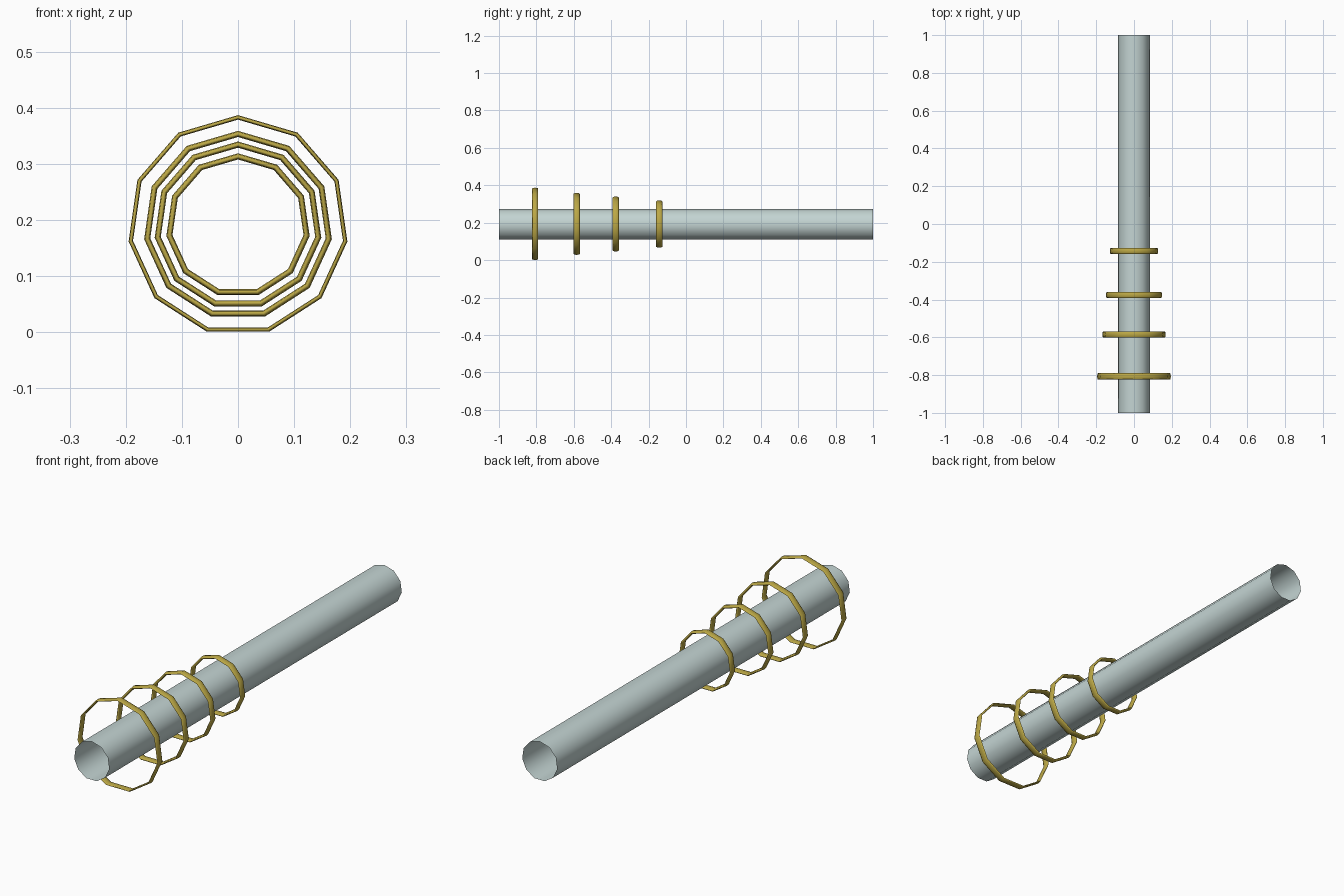
import bpy, bmesh, math

if "Cube" in bpy.data.objects:
    bpy.data.objects.remove(bpy.data.objects["Cube"])

CZ = 0.19     # common axis height
SIDES = 11    # vertex at top, flat at the bottom


def material(name, color):
    m = bpy.data.materials.new(name)
    m.diffuse_color = color
    m.use_nodes = True
    m.node_tree.nodes["Principled BSDF"].inputs["Base Color"].default_value = m.diffuse_color
    return m


def lathe_y(name, profile, closed, mat):
    """Spin a (radius, y) profile around the lengthwise axis."""
    bm = bmesh.new()
    rows = []
    for i in range(SIDES):
        a = 2 * math.pi * i / SIDES
        rows.append([bm.verts.new((r * math.sin(a), y, CZ + r * math.cos(a)))
                     for r, y in profile])
    n = len(profile)
    for i in range(SIDES):
        p, q = rows[i], rows[(i + 1) % SIDES]
        for j in range(n if closed else n - 1):
            k = (j + 1) % n
            bm.faces.new((p[j], p[k], q[k], q[j])).smooth = True
    bmesh.ops.recalc_face_normals(bm, faces=bm.faces)
    me = bpy.data.meshes.new(name)
    bm.to_mesh(me)
    bm.free()
    ob = bpy.data.objects.new(name, me)
    bpy.context.collection.objects.link(ob)
    me.materials.append(mat)
    return ob


glass = material("pale_tube", (0.55, 0.66, 0.65, 1))
gold = material("gold", (0.50, 0.39, 0.06, 1))

# Open-ended thin tube
lathe_y("tube", [(0.0845, -1), (0.0845, 1)], False, glass)

# Rings: outer radius, position, half radial thickness (flattened oval section)
rings = [(0.197, -0.807, 0.004), (0.169, -0.585, 0.0055),
         (0.150, -0.376, 0.0055), (0.129, -0.143, 0.0055)]
for i, (r, y, t) in enumerate(rings):
    section = []
    for k in range(8):
        a = 2 * math.pi * k / 8
        section.append((r - t + t * math.cos(a), y + 0.017 * math.sin(a)))
    lathe_y(f"ring_{i + 1}", section, True, gold)
